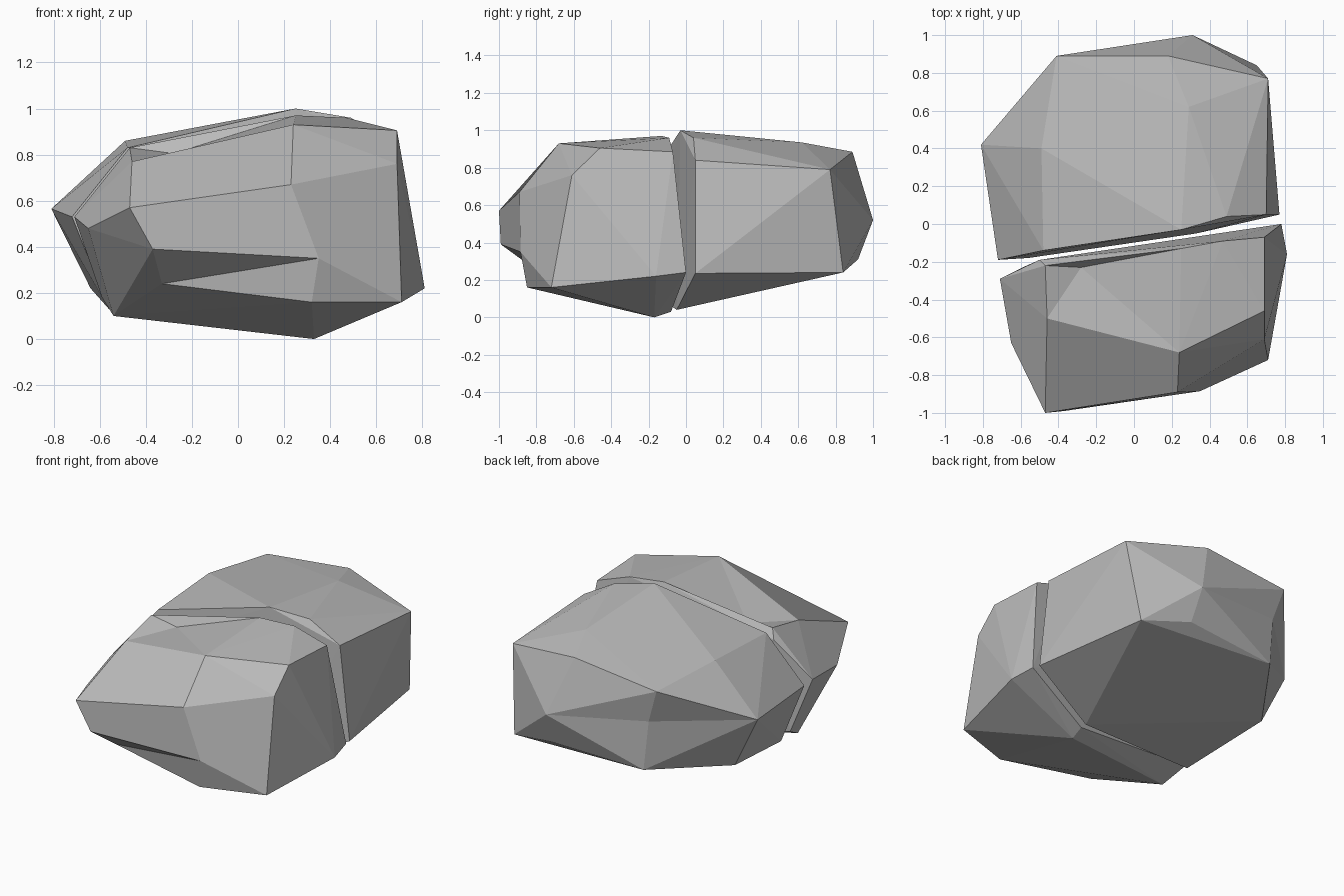
import bpy
import bmesh
import math

default_cube = bpy.data.objects.get("Cube")
if default_cube:
    bpy.data.objects.remove(default_cube, do_unlink=True)


def make_material(name, colour):
    material = bpy.data.materials.new(name)
    material.use_nodes = True
    material.diffuse_color = colour
    shader = next(n for n in material.node_tree.nodes if n.type == "BSDF_PRINCIPLED")
    shader.inputs["Base Color"].default_value = colour
    shader.inputs["Roughness"].default_value = 0.9
    return material


def dent_edge(edge, position):
    """Break an edge in the middle, crease both neighbours and push the break in."""
    middle = bmesh.utils.edge_split(edge, edge.verts[0], 0.5)[1]
    for face in list(middle.link_faces):
        near = {e.other_vert(middle) for e in middle.link_edges}
        opposite = next(v for v in face.verts if v is not middle and v not in near)
        bmesh.utils.face_split(face, middle, opposite)
    middle.co = position


def make_rock(name, corners, material, flips=(), dents=(), joins=()):
    """Wrap a chiselled, flat-faced stone around its corners, then chip it."""
    mesh = bpy.data.meshes.new(name)
    bm = bmesh.new()
    pin = {corner: bm.verts.new(corner) for corner in corners}
    bmesh.ops.convex_hull(bm, input=bm.verts[:])

    def edge_between(start, end):
        return bm.edges.get((pin[start], pin[end]))

    # turn ridges into valleys
    for start, end in flips:
        edge = edge_between(start, end)
        if edge:
            bmesh.utils.edge_rotate(edge, False)
    # hollow chips
    for start, end, position in dents:
        edge = edge_between(start, end)
        if edge:
            dent_edge(edge, position)
    # broad facets
    for start, end in joins:
        edge = edge_between(start, end)
        if edge:
            bmesh.ops.dissolve_edges(bm, edges=[edge])
    # drop any corner that ended up inside the stone
    loose = [vert for vert in bm.verts if not vert.link_faces]
    bmesh.ops.delete(bm, geom=loose, context="VERTS")
    bmesh.ops.dissolve_limit(bm, angle_limit=math.radians(1),
                             verts=bm.verts[:], edges=bm.edges[:])
    bmesh.ops.recalc_face_normals(bm, faces=bm.faces[:])
    bm.to_mesh(mesh)
    bm.free()
    mesh.materials.append(material)
    rock = bpy.data.objects.new(name, mesh)
    bpy.context.collection.objects.link(rock)
    return rock


stone = make_material("grey_stone", (0.5, 0.5, 0.5, 1))

# Front half of the split boulder
brow, nose = (-.47, -1, .57), (-.37, -.99, .39)
crest, peak = (.24, -.68, .93), (.25, -.13, .97)
shoulder, notch = (-.46, -.5, .77), (-.47, -.22, .83)
heel = (.32, -.85, .16)
front_crown = [crest, peak, shoulder, notch,
               (.69, -.46, .905), (.69, -.07, .885), (.47, -.09, .96)]
front_flank = [brow, nose, (.23, -.89, .67), (.35, -.885, .35),
               (.69, -.61, .76), (-.65, -.63, .48), (-.71, -.29, .53)]
front_foot = [heel, (-.33, -.785, .24), (.71, -.72, .16), (.81, -.16, .22),
              (.33, -.17, 0), (-.54, -.38, .1)]
front_crack = [(.78, 0, .24), (.34, -.08, .03), (-.59, -.23, .18), (-.5, -.19, .77)]
make_rock("front_half", front_crown + front_flank + front_foot + front_crack, stone,
          flips=[(nose, heel), (notch, crest)],
          dents=[(shoulder, peak, (-.28, -.23, .805))],
          joins=[(brow, crest)])

# Back half of the split boulder
corner_top, corner_foot = (-.41, .89, .82), (-.31, .88, .28)
back_crown = [corner_top, (.29, .62, .935), (.18, .89, .885), (-.49, .4, .86),
              (.71, .77, .79)]
back_flank = [(.31, 1, .52), (-.81, .42, .565)]
back_foot = [corner_foot, (.65, .84, .24), (.33, .92, .31), (-.64, .41, .22)]
back_crack = [(.25, -.03, 1), (.49, .04, .96), (.7, .05, .84), (.77, .05, .235),
              (.33, -.05, .04), (-.56, -.18, .13), (-.72, -.19, .53), (-.48, -.14, .83)]
make_rock("back_half", back_crown + back_flank + back_foot + back_crack, stone,
          dents=[(corner_top, corner_foot, (-.34, .87, .6))])
